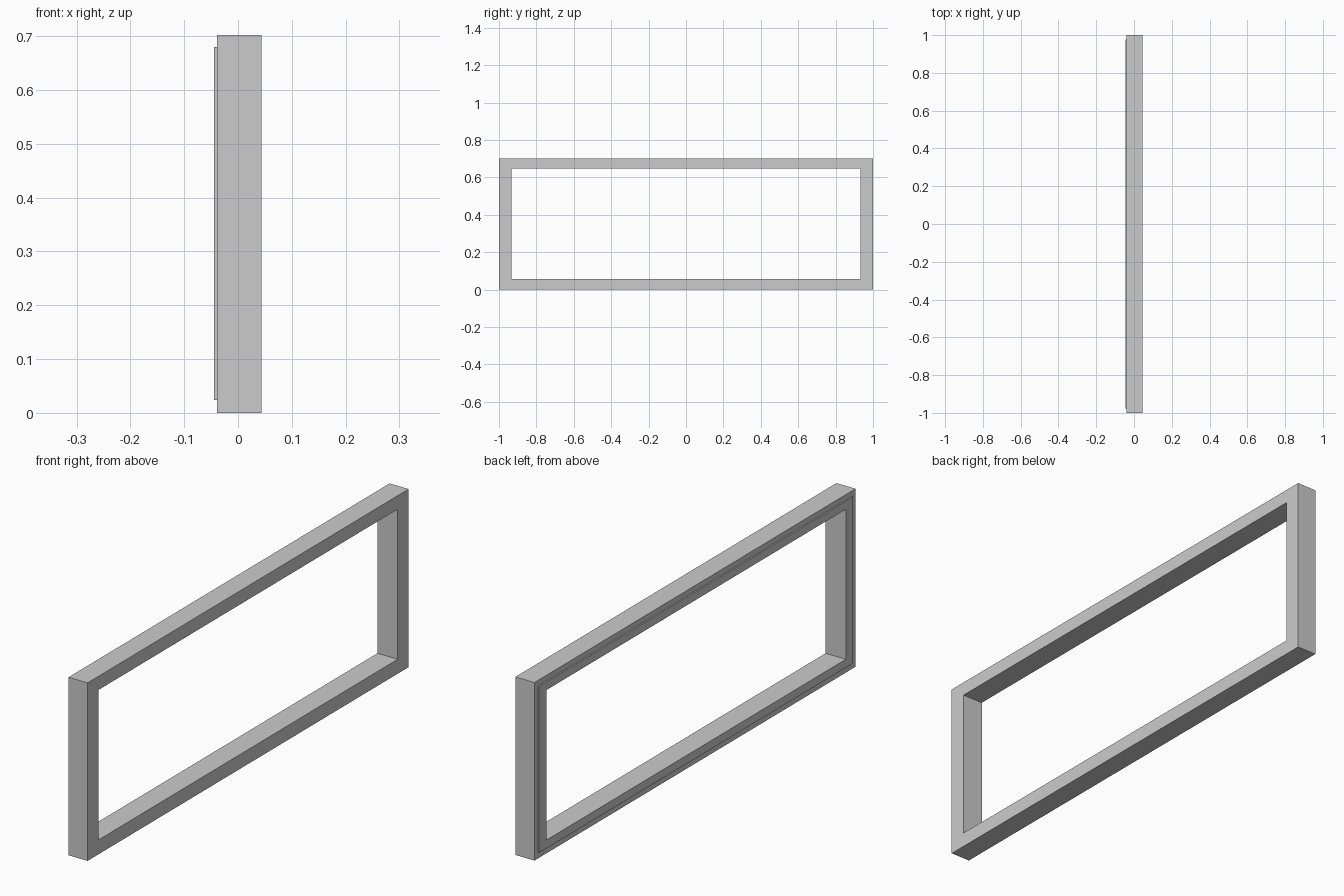
import bpy, bmesh

if "Cube" in bpy.data.objects:
    bpy.data.objects.remove(bpy.data.objects["Cube"])


def frame_ring(name, x0, x1, outer, inner):
    """Rectangular ring in the YZ plane; outer/inner = (half_y, z_low, z_high)."""
    bm = bmesh.new()

    def loop(x, rect):
        h, lo, hi = rect
        return [bm.verts.new((x, y, z)) for y, z in ((-h, lo), (h, lo), (h, hi), (-h, hi))]

    # Sweep the square cross-section around the four corners
    loops = [loop(x0, outer), loop(x1, outer), loop(x1, inner), loop(x0, inner)]
    for i in range(4):
        a, b = loops[i], loops[(i + 1) % 4]
        for j in range(4):
            k = (j + 1) % 4
            bm.faces.new((a[j], a[k], b[k], b[j]))
    bmesh.ops.recalc_face_normals(bm, faces=bm.faces)
    mesh = bpy.data.meshes.new(name)
    bm.to_mesh(mesh)
    bm.free()
    obj = bpy.data.objects.new(name, mesh)
    bpy.context.collection.objects.link(obj)
    return obj


opening = (0.932, 0.057, 0.648)

# Main frame
frame_ring("window_frame", -0.039, 0.044, (1.0, 0.0, 0.702), opening)

# Thin raised lip on the back face, flush with the opening
frame_ring("raised_lip", -0.0445, -0.039, (0.978, 0.024, 0.68), opening)
